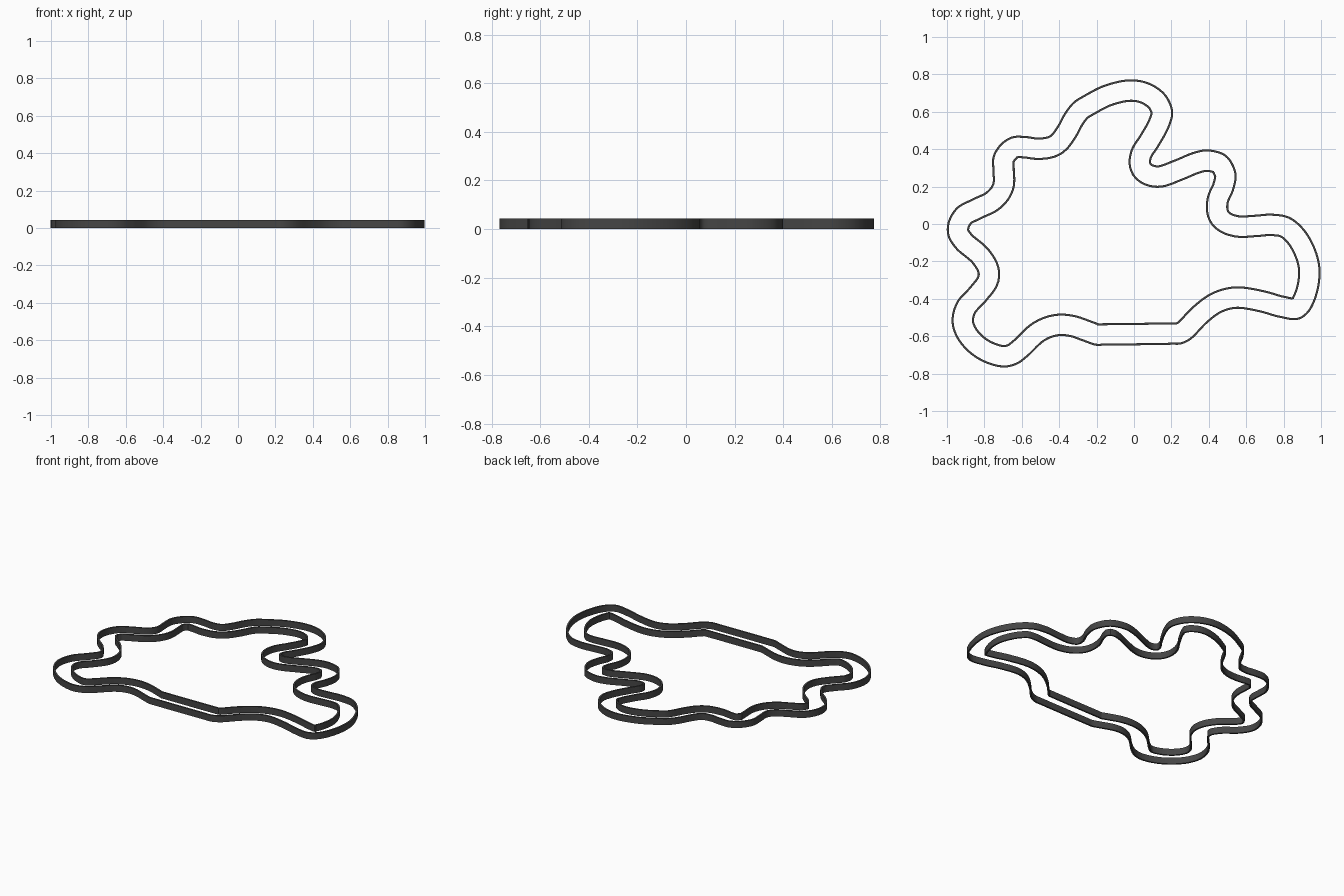
import bpy, bmesh
from mathutils import Vector

if "Cube" in bpy.data.objects:
    bpy.data.objects.remove(bpy.data.objects["Cube"])

HEIGHT, THICK, ROAD = 0.043, 0.011, 0.109

# Control points of the outer barrier, clockwise from the top bend
OUTER = [(-.02, .768), (.08, .75), (.165, .69), (.204, .60), (.185, .52), (.125, .41),
         (.09, .355), (.088, .322), (.125, .308), (.215, .338), (.325, .382), (.40, .393),
         (.493, .362), (.542, .27), (.53, .185), (.50, .11), (.505, .065), (.555, .042),
         (.645, .044), (.735, .05), (.83, .033), (.91, -.035), (.97, -.145), (.992, -.25),
         (.975, -.375), (.93, -.47), (.875, -.507), (.775, -.495), (.67, -.466),
         (.545, -.448), (.465, -.47), (.39, -.525), (.30, -.615), (.25, -.638),
         (.20, -.640), (-.16, -.645), (-.205, -.645), (-.265, -.625), (-.345, -.598), (-.41, -.595),
         (-.48, -.622), (-.57, -.705), (-.625, -.745), (-.695, -.762), (-.80, -.735),
         (-.89, -.675), (-.95, -.595), (-.97, -.515), (-.945, -.42), (-.87, -.333),
         (-.83, -.272), (-.86, -.21), (-.95, -.13), (-.992, -.06), (-.99, .01),
         (-.945, .085), (-.86, .132), (-.785, .17), (-.752, .215), (-.752, .29),
         (-.75, .36), (-.71, .425), (-.65, .463), (-.58, .465), (-.51, .457),
         (-.45, .468), (-.41, .515), (-.365, .595), (-.32, .65), (-.265, .685), (-.155, .740)]


def smooth_loop(pts, steps=9):
    """Closed centripetal spline through the points."""
    p = [Vector(q) for q in pts]
    out = []
    for i in range(len(p)):
        a, b, c, d = (p[(i + k) % len(p)] for k in (-1, 0, 1, 2))
        t1 = (b - a).length ** .5
        t2 = t1 + (c - b).length ** .5
        t3 = t2 + (d - c).length ** .5
        for s in range(steps):
            t = t1 + (t2 - t1) * s / steps
            a1 = a.lerp(b, t / t1)
            a2 = b.lerp(c, (t - t1) / (t2 - t1))
            a3 = c.lerp(d, (t - t2) / (t3 - t2))
            b1 = a1.lerp(a2, t / t2)
            b2 = a2.lerp(a3, (t - t1) / (t3 - t1))
            out.append(b1.lerp(b2, (t - t1) / (t2 - t1)))
    return out


def offset(loop, dist):
    """Shift a clockwise loop inward by dist, mitring corners."""
    out = []
    n = len(loop)
    for i in range(n):
        e1 = (loop[i] - loop[i - 1]).normalized()
        e2 = (loop[(i + 1) % n] - loop[i]).normalized()
        n1, n2 = Vector((e1.y, -e1.x)), Vector((e2.y, -e2.x))
        m = (n1 + n2).normalized()
        out.append(loop[i] + m * dist / max(m.dot(n1), .6))
    return out


def barrier(name, loop, mat):
    """Upright wall of rectangular section along a closed loop."""
    bm = bmesh.new()
    rings = []
    left, right = offset(loop, -THICK / 2), offset(loop, THICK / 2)
    for l, r in zip(left, right):
        rings.append([bm.verts.new((q.x, q.y, z))
                      for q, z in ((l, 0), (l, HEIGHT), (r, HEIGHT), (r, 0))])
    for i, a in enumerate(rings):
        b = rings[(i + 1) % len(rings)]
        for k in range(4):
            j = (k + 1) % 4
            bm.faces.new((a[k], b[k], b[j], a[j]))
    bmesh.ops.recalc_face_normals(bm, faces=bm.faces)
    me = bpy.data.meshes.new(name)
    bm.to_mesh(me)
    bm.free()
    me.materials.append(mat)
    ob = bpy.data.objects.new(name, me)
    bpy.context.collection.objects.link(ob)
    bpy.context.view_layer.objects.active = ob
    ob.select_set(True)
    bpy.ops.object.shade_smooth_by_angle(angle=0.5)
    ob.select_set(False)


grey = bpy.data.materials.new("dark grey")
grey.diffuse_color = (.06, .06, .06, 1)
grey.use_nodes = True
grey.node_tree.nodes["Principled BSDF"].inputs["Base Color"].default_value = grey.diffuse_color

outer = smooth_loop(OUTER)
# Inner barrier: constant road width, trimmed where the offset folds over itself
inner = [q for q in offset(outer, ROAD)
         if min((q - o).length_squared for o in outer) > (ROAD - .0015) ** 2]
# Drop near-duplicate points
inner = [q for i, q in enumerate(inner) if (q - inner[i - 1]).length > .0015]

barrier("outer_barrier", outer, grey)
barrier("inner_barrier", inner, grey)
